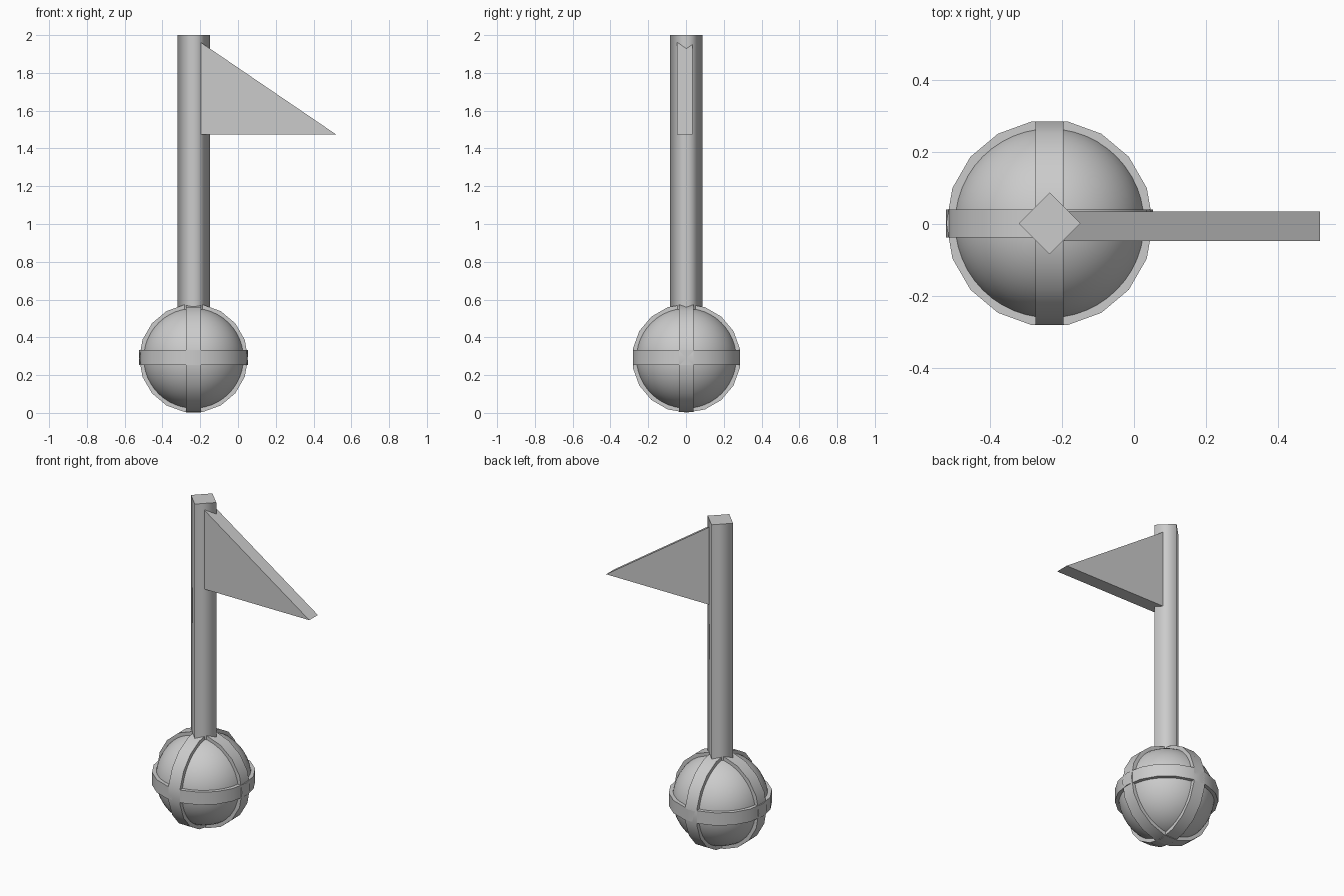
import bpy, bmesh
from math import pi, radians
from mathutils import Matrix

cube = bpy.data.objects.get("Cube")
if cube:
    bpy.data.objects.remove(cube, do_unlink=True)

grey = bpy.data.materials.new("light grey")
grey.use_nodes = True
grey.diffuse_color = (0.6, 0.6, 0.6, 1)
grey.node_tree.nodes["Principled BSDF"].inputs["Base Color"].default_value = (0.6, 0.6, 0.6, 1)

CX, CY, CZ = -0.235, 0.002, 0.289     # centre of the ball
BALL_R, BAND_R, BAND_W = 0.267, 0.288, 0.078


def add_object(name, bm, location=(0, 0, 0), angle=None):
    bmesh.ops.recalc_face_normals(bm, faces=bm.faces)
    mesh = bpy.data.meshes.new(name)
    bm.to_mesh(mesh)
    bm.free()
    mesh.materials.append(grey)
    obj = bpy.data.objects.new(name, mesh)
    obj.location = location
    bpy.context.collection.objects.link(obj)
    if angle:
        bpy.ops.object.select_all(action='DESELECT')
        obj.select_set(True)
        bpy.context.view_layer.objects.active = obj
        bpy.ops.object.shade_smooth_by_angle(angle=radians(angle))
    return obj


def cylinder(sides, radius, depth, turn):
    bm = bmesh.new()
    bmesh.ops.create_cone(bm, cap_ends=True, segments=sides, radius1=radius,
                          radius2=radius, depth=depth, matrix=turn)
    return bm


# Ball
bm = bmesh.new()
bmesh.ops.create_uvsphere(bm, u_segments=48, v_segments=24, radius=BALL_R)
add_object("ball", bm, (CX, CY, CZ), 30)

# Three crossing bands, with corners of the round outline towards +y and -y
corner = Matrix.Rotation(pi / 2, 4, 'Z')
bands = {
    "level_band": Matrix.Identity(4),
    "side_band": Matrix.Rotation(pi / 2, 4, 'X'),
    "front_band": Matrix.Rotation(pi / 2, 4, 'Y'),
}
for name, turn in bands.items():
    bm = cylinder(18, BAND_R, BAND_W, turn @ corner)
    # make sure a corner, not a flat, lies on the chosen axis
    add_object(name, bm, (CX, CY, CZ + (0.004 if name == "level_band" else 0)), 30)

# Four-sided pole, smooth around its sides, sharp at its ends
POLE_BOTTOM, POLE_TOP = 0.4, 2.0
bm = cylinder(4, 0.086, POLE_TOP - POLE_BOTTOM, Matrix.Identity(4))
for face in bm.faces:
    face.smooth = abs(face.normal.z) < 0.5
for edge in bm.edges:
    edge.smooth = abs(edge.verts[0].co.z - edge.verts[1].co.z) > 0.1
add_object("pole", bm, (CX, CY, (POLE_TOP + POLE_BOTTOM) / 2))

# Triangular pennant
bm = bmesh.new()
outline = [(-0.195, 1.475), (0.518, 1.475), (-0.195, 1.96)]
front = bm.faces.new([bm.verts.new((x, -0.048, z)) for x, z in outline])
extruded = bmesh.ops.extrude_face_region(bm, geom=[front], use_keep_orig=True)
moved = [v for v in extruded["geom"] if isinstance(v, bmesh.types.BMVert)]
bmesh.ops.translate(bm, verts=moved, vec=(0, 0.083, 0))
add_object("pennant", bm)
